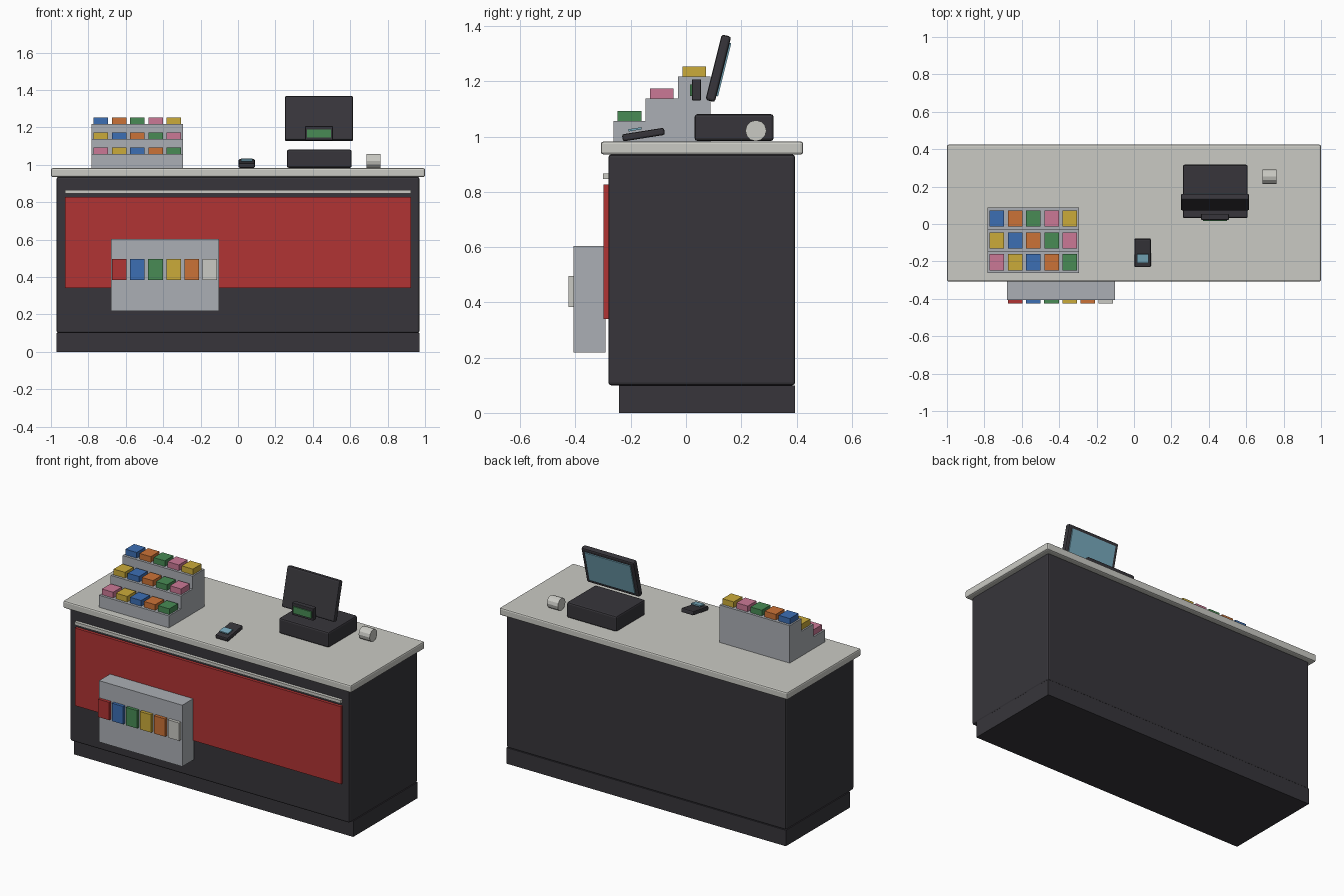
import bpy
import bmesh
import math
from mathutils import Matrix

cube = bpy.data.objects.get("Cube")
if cube:
    bpy.data.objects.remove(cube, do_unlink=True)


def material(name, r, g, b):
    m = bpy.data.materials.new(name)
    m.use_nodes = True
    m.diffuse_color = (r, g, b, 1)
    bsdf = next(n for n in m.node_tree.nodes if n.type == "BSDF_PRINCIPLED")
    bsdf.inputs["Base Color"].default_value = (r, g, b, 1)
    bsdf.inputs["Roughness"].default_value = 0.6
    return m


DARK = material("charcoal", 0.038, 0.036, 0.043)
STONE = material("off white", 0.59, 0.59, 0.55)
RED = material("red", 0.44, 0.034, 0.034)
GREY = material("shelf grey", 0.41, 0.43, 0.46)
BLUE = material("blue", 0.045, 0.156, 0.456)
ORANGE = material("orange", 0.6, 0.17, 0.038)
GREEN = material("green", 0.065, 0.26, 0.09)
PINK = material("pink", 0.6, 0.19, 0.305)
YELLOW = material("yellow", 0.6, 0.41, 0.042)
SCREEN = material("screen blue", 0.19, 0.41, 0.52)


def finish(name, bm, mat):
    bmesh.ops.recalc_face_normals(bm, faces=bm.faces)
    mesh = bpy.data.meshes.new(name)
    bm.to_mesh(mesh)
    bm.free()
    mesh.materials.append(mat)
    ob = bpy.data.objects.new(name, mesh)
    bpy.context.collection.objects.link(ob)
    return ob


def box(name, mat, x, y, z, bevel=0.0, tilt=0.0):
    """Box from (min, max) ranges, tilted in degrees about its own x axis."""
    bm = bmesh.new()
    size = [r[1] - r[0] for r in (x, y, z)]
    bmesh.ops.create_cube(bm, size=1, matrix=Matrix.Diagonal((*size, 1)))
    ob = finish(name, bm, mat)
    ob.location = [sum(r) / 2 for r in (x, y, z)]
    ob.rotation_euler.x = math.radians(tilt)
    if bevel:
        mod = ob.modifiers.new("Bevel", "BEVEL")
        mod.width = bevel
        mod.segments = 2
    return ob


def around(c, half):
    return (c - half, c + half)


# Counter
box("plinth", DARK, (-0.97, 0.97), (-0.242, 0.395), (0, 0.1))
box("counter_body", DARK, (-0.97, 0.97), (-0.281, 0.395), (0.1, 0.935), 0.01)
box("counter_top", STONE, (-1, 1), (-0.308, 0.424), (0.935, 0.982), 0.009)
box("front_panel", RED, (-0.924, 0.924), (-0.299, -0.279), (0.34, 0.827))
box("front_trim", STONE, (-0.924, 0.924), (-0.301, -0.279), (0.847, 0.866))

# Hanging rack with a row of packs
box("front_rack", GREY, (-0.68, -0.102), (-0.407, -0.291), (0.218, 0.603))
for i, mat in enumerate((RED, BLUE, GREEN, YELLOW, ORANGE, STONE)):
    box(f"rack_pack_{i + 1}", mat, around(-0.635 + i * 0.097, 0.039),
        (-0.426, -0.405), (0.384, 0.496))

# Stepped shelf, extruded from a stair profile
STEP, RISE, FRONT, BASE = 0.117, 0.08, -0.263, 0.98
profile = [(FRONT, BASE)]
for i in range(3):
    top = BASE + 0.077 + i * RISE
    profile += [(FRONT + i * STEP, top), (FRONT + (i + 1) * STEP, top)]
profile.append((FRONT + 3 * STEP, BASE))
bm = bmesh.new()
side = bm.faces.new([bm.verts.new((-0.782, y, z)) for y, z in profile])
ext = bmesh.ops.extrude_face_region(bm, geom=[side])
bmesh.ops.translate(bm, vec=(0.487, 0, 0),
                    verts=[v for v in ext["geom"] if isinstance(v, bmesh.types.BMVert)])
finish("stepped_shelf", bm, GREY)

# Sweets on each step, colours shifting by one per row
sweets = (PINK, YELLOW, BLUE, ORANGE, GREEN)
for row in range(3):
    top = BASE + 0.077 + row * RISE
    for col in range(5):
        box(f"sweet_{row + 1}_{col + 1}", sweets[(row + col) % 5],
            around(-0.733 + col * 0.0975, 0.039),
            around(FRONT + (row + 0.5) * STEP, 0.043), (top - 0.002, top + 0.036))

# Till with tilted cashier screen and small customer display
box("till_base", DARK, (0.261, 0.608), (0.031, 0.317), (0.984, 0.081 + 1), 0.01)
box("monitor", DARK, (0.25, 0.616), around(0.117, 0.0175), around(1.247, 0.122), 0.009, -14)
a = math.radians(14)
off = 0.0195
box("monitor_screen", SCREEN, (0.274, 0.592), around(0.117 + off * math.cos(a), 0.004),
    around(1.247 - off * math.sin(a), 0.099), 0, -14)
box("customer_display", DARK, (0.359, 0.507), (0.022, 0.054), (1.131, 1.207), 0.003)
box("customer_display_screen", GREEN, (0.37, 0.497), (0.015, 0.023), (1.146, 1.188))

# Card terminal
box("card_terminal", DARK, (0.003, 0.09), around(-0.154, 0.077), around(1.007, 0.013), 0.007, 9)
box("card_terminal_screen", SCREEN, (0.016, 0.077), around(-0.185, 0.024),
    around(1.026, 0.004), 0, 9)

# Receipt roll
bm = bmesh.new()
bmesh.ops.create_cone(bm, cap_ends=True, segments=12, radius1=0.038, radius2=0.038,
                      depth=0.076, matrix=Matrix.Rotation(math.pi / 2, 4, "Y"))
finish("receipt_roll", bm, STONE).location = (0.725, 0.253, 1.021)
